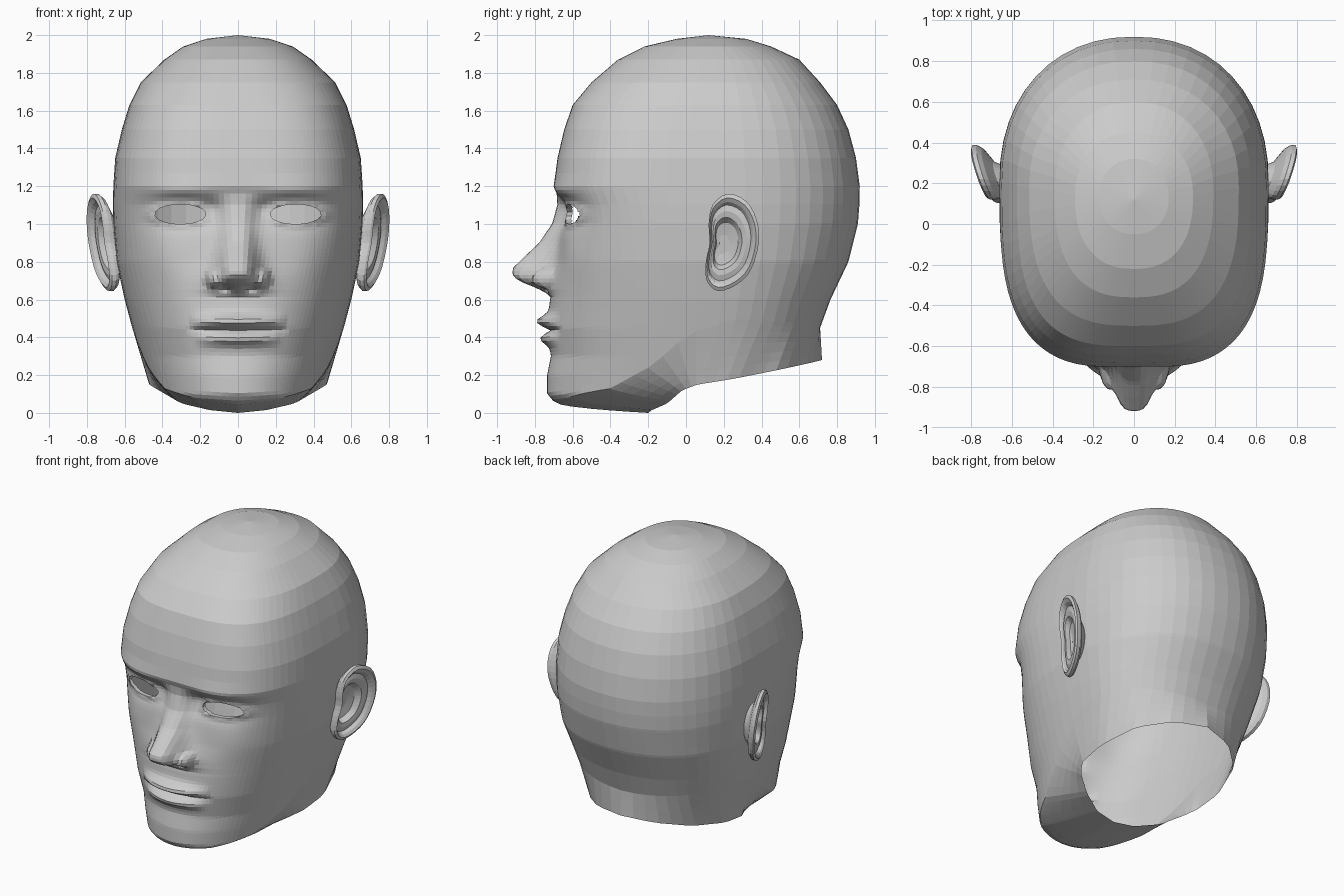
import bpy, bmesh
from math import sin, cos, asin, exp, pi

if "Cube" in bpy.data.objects:
    bpy.data.objects.remove(bpy.data.objects["Cube"])


def interp(table, t):
    """Linear lookup of a tuple in rows that start with their key."""
    if t <= table[0][0]:
        return table[0][1:]
    for a, b in zip(table, table[1:]):
        if t <= b[0]:
            f = (t - a[0]) / (b[0] - a[0])
            return [p + (q - p) * f for p, q in zip(a[1:], b[1:])]
    return table[-1][1:]


def bump(x, z, cx, cz, rx, rz, power=2):
    r = (((x - cx) / rx) ** 2 + ((z - cz) / rz) ** 2) ** 0.5
    return exp(-r ** power)


def make_object(name, bm):
    bmesh.ops.recalc_face_normals(bm, faces=bm.faces[:])
    mesh = bpy.data.meshes.new(name)
    bm.to_mesh(mesh)
    bm.free()
    ob = bpy.data.objects.new(name, mesh)
    bpy.context.collection.objects.link(ob)
    mod = ob.modifiers.new("mirror", 'MIRROR')
    mod.use_mirror_merge = True
    mod.merge_threshold = 0.0005
    return ob


def skin(bm, rows, closed=False):
    grid = [[bm.verts.new(p) for p in row] for row in rows]
    n = len(grid[0])
    for a, b in zip(grid, grid[1:]):
        for j in range(n if closed else n - 1):
            k = (j + 1) % n
            bm.faces.new((a[j], a[k], b[k], b[j]))


# Skull sections: z, front y, back y, half width, widest y, front squareness
SKULL = [
    (0.06, -0.70, 0.72, 0.44, 0.12, 2.2), (0.10, -0.735, 0.72, 0.46, 0.12, 2.2),
    (0.20, -0.735, 0.72, 0.49, 0.13, 2.2), (0.30, -0.715, 0.72, 0.52, 0.14, 2.25),
    (0.45, -0.735, 0.71, 0.56, 0.17, 2.35), (0.60, -0.72, 0.765, 0.60, 0.19, 2.45),
    (0.80, -0.68, 0.86, 0.643, 0.2, 2.7), (1.00, -0.655, 0.91, 0.66, 0.2, 2.95),
    (1.10, -0.66, 0.918, 0.662, 0.2, 3.1), (1.20, -0.70, 0.92, 0.66, 0.2, 3.2),
    (1.35, -0.68, 0.90, 0.65, 0.2, 3.2), (1.50, -0.645, 0.86, 0.615, 0.2, 3.2),
    (1.63, -0.60, 0.80, 0.575, 0.19, 3.1), (1.75, -0.50, 0.71, 0.515, 0.18, 2.8),
    (1.87, -0.36, 0.60, 0.39, 0.16, 2.6), (1.94, -0.22, 0.45, 0.29, 0.14, 2.4),
    (1.98, -0.05, 0.32, 0.17, 0.13, 2.2), (2.00, 0.12, 0.12, 0.0, 0.12, 2.0)]
# Height of the jaw line by angle around the head (0 is the front)
JAW = [(0, 0.065), (0.5, 0.08), (0.96, 0.13), (1.24, 0.25), (1.45, 0.42), (1.65, 0.5), (pi, 0.45)]
# Neck opening by angle: x, y, z
RIM = [(0, 0, -0.2, 0.0), (0.5, 0.15, -0.18, 0.015), (0.9, 0.3, -0.1, 0.05),
       (1.24, 0.42, -0.02, 0.12), (1.5, 0.47, 0.06, 0.15), (1.9, 0.48, 0.25, 0.18),
       (2.4, 0.40, 0.5, 0.23), (2.8, 0.22, 0.66, 0.265), (pi, 0, 0.72, 0.28)]
# Nose ridge: z, projection, half width
NOSE = [(0.62, 0, 0.1), (0.65, 0.06, 0.1), (0.675, 0.12, 0.09), (0.70, 0.19, 0.085),
        (0.735, 0.228, 0.08), (0.77, 0.228, 0.075), (0.82, 0.185, 0.07), (0.9, 0.11, 0.065),
        (1.0, 0.055, 0.06), (1.08, 0.03, 0.055), (1.16, 0, 0.06)]
EYE = (0.305, 1.052, 0.135, 0.052)


def eye_radius(x, z):
    return (((x - EYE[0]) / EYE[2]) ** 2 + ((z - EYE[1]) / EYE[3]) ** 2) ** 0.5


def features(x, z):
    """Forward displacement of the face: nose, lips, sockets, brow."""
    amp, hw = interp(NOSE, z)
    d = max(amp / (1 + (x / (1.3 * hw)) ** 4), 0.12 * bump(x, z, 0.11, 0.715, 0.062, 0.06, 4))
    d -= 0.05 * bump(x, z, 0.068, 0.66, 0.035, 0.02)
    upper = max(0, 1 - (x / 0.26) ** 2)
    lower = max(0, 1 - (x / 0.23) ** 2)
    d += 0.06 * upper * bump(0, z, 0, 0.485, 1, 0.035)
    d += 0.045 * lower * bump(0, z, 0, 0.39, 1, 0.032)
    d -= 0.03 * upper ** 0.5 * bump(0, z, 0, 0.438, 1, 0.016)
    d -= 0.045 * bump(x, z, 0.29, 1.06, 0.16, 0.075)
    d -= 0.025 * bump(x, z, 0.14, 1.07, 0.05, 0.06)
    d += 0.015 * bump(x, z, 0.3, 1.175, 0.17, 0.03)
    d += 0.018 * exp(-((eye_radius(x, z) - 1.0) / 0.35) ** 2)
    d += 0.012 * bump(x, z, 0.4, 0.82, 0.12, 0.12)
    return d


def skull_point(a, z):
    yf, yb, w, yc, n = interp(SKULL, z)
    s, c = abs(sin(a)), abs(cos(a))
    if a < pi / 2:
        x, y = w * s ** (2 / n), yc - (yc - yf) * c ** (2 / n)
        if a < 1.3:
            y -= features(x, z)
    else:
        x, y = w * s ** (2 / 2.2), yc + (yb - yc) * c ** (2 / 2.2)
    return (0 if s < 1e-6 else x, y, z)


# Head: fine columns on the face, coarse behind
angles = [asin((i * 0.035) ** 1.3) for i in range(24)]
start = angles[-1]
angles += [start + (pi / 2 - start) * i / 8 for i in range(1, 9)]
angles += [pi / 2 + pi / 2 * i / 12 for i in range(1, 13)]
levels = [0.065 + i * (1.2 - 0.065) / 58 for i in range(59)]
levels += [1.27] + [row[0] for row in SKULL[10:]]

rows = []
for s in (1, 0.8, 0.6, 0.4, 0.2, 0.08):            # under-jaw and neck
    row = []
    for a in angles:
        p, q = skull_point(a, interp(JAW, a)[0]), interp(RIM, a)
        sz = s ** (0.45 + 0.55 * min(a / 1.2, 1))
        row.append((p[0] + (q[0] - p[0]) * s, p[1] + (q[1] - p[1]) * s, p[2] + (q[2] - p[2]) * sz))
    rows.append(row)
for lv in levels:                                   # jaw line to crown
    row = []
    for a in angles:
        zj = interp(JAW, a)[0]
        z = lv if lv > 0.7 else zj + (lv - 0.065) * (0.7 - zj) / 0.635
        row.append(skull_point(a, z))
    rows.append(row)

bm = bmesh.new()
skin(bm, rows)
bmesh.ops.remove_doubles(bm, verts=bm.verts[:], dist=0.0005)

# Eye openings with a short inner lid
hole = []
for f in bm.faces:
    c = f.calc_center_median()
    if c.y < -0.3 and eye_radius(c.x, c.z) < 1:
        hole.append(f)
bmesh.ops.delete(bm, geom=hole, context='FACES')
lid = [e for e in bm.edges if e.is_boundary and all(
    v.co.y < -0.3 and eye_radius(v.co.x, v.co.z) < 1.7 for v in e.verts)]
for v in {v for e in lid for v in e.verts}:
    r = eye_radius(v.co.x, v.co.z)
    v.co.x = EYE[0] + (v.co.x - EYE[0]) / r
    v.co.z = EYE[1] + (v.co.z - EYE[1]) / r
new = bmesh.ops.extrude_edge_only(bm, edges=lid)["geom"]
for v in new:
    if isinstance(v, bmesh.types.BMVert):
        v.co.y += 0.03
make_object("head", bm)

# Ears: one outline swept through inset rings
OUTLINE = [(0.22, 1.16), (0.32, 1.12), (0.375, 1.02), (0.385, 0.9), (0.345, 0.76), (0.27, 0.68),
           (0.17, 0.645), (0.11, 0.7), (0.105, 0.8), (0.125, 0.9), (0.12, 1.0), (0.14, 1.1)]


def smooth_loop(pts, steps):
    out, n = [], len(pts)
    for i in range(n):
        p = [pts[(i + k) % n] for k in (-1, 0, 1, 2)]
        for j in range(steps):
            t = j / steps
            out.append(tuple(0.5 * (2 * b + (c - a) * t + (2 * a - 5 * b + 4 * c - d) * t * t
                                    + (3 * b - a - 3 * c + d) * t ** 3) for a, b, c, d in zip(*p)))
    return out


RINGS = [(0.45, -0.11), (0.6, -0.05), (0.92, -0.02), (1.0, 0.0), (1.0, 0.022), (0.92, 0.032),
         (0.84, 0.02), (0.78, 0.0), (0.66, 0.008), (0.54, 0.004), (0.44, -0.03), (0.2, -0.04), (0.02, -0.04)]
ear_rows = []
for scale, out in RINGS:
    row = []
    for y, z in smooth_loop(OUTLINE, 3):
        y, z = 0.19 + (y - 0.19) * scale, 0.89 + (z - 0.89) * scale
        row.append((0.665 + (y - 0.1) * 0.35 + (z - 0.9) * 0.12 + out, y, z))
    ear_rows.append(row)
bm = bmesh.new()
skin(bm, ear_rows, closed=True)
make_object("ears", bm)
